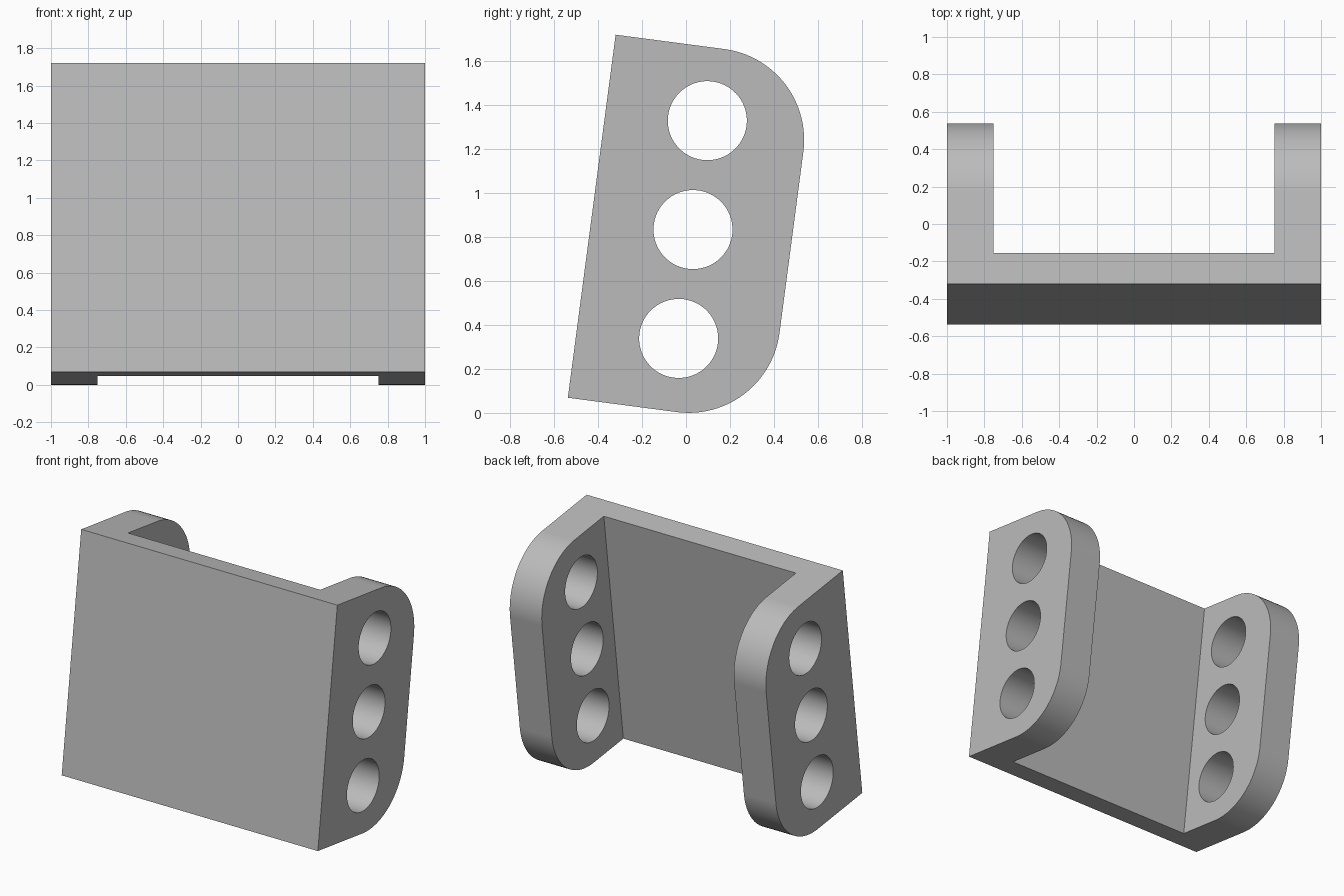
import bpy, bmesh
from math import sin, cos, pi, radians
from mathutils import Matrix, Vector

old = bpy.data.objects.get("Cube")
if old:
    bpy.data.objects.remove(old, do_unlink=True)

# Sizes in the bracket's own upright frame, then leaned back
HEIGHT, DEPTH, CORNER = 1.667, 0.917, 0.417
WALL, BACKPLATE = 0.25, 0.167
HOLE_R, HOLE_Y, HOLE_STEP = 0.18, 0.465, 0.5
LEAN = Matrix.Translation((0, -0.538, 0.069)) @ Matrix.Rotation(radians(-7.5), 4, 'X')

grey = bpy.data.materials.new("plain grey")
grey.use_nodes = True
colour = (0.5, 0.5, 0.5, 1)
grey.diffuse_color = colour
grey.node_tree.nodes["Principled BSDF"].inputs["Base Color"].default_value = colour


def arc(cy, cz, r, start, end, steps):
    angles = [radians(start + (end - start) * i / steps) for i in range(steps + 1)]
    return [(cy + r * cos(a), cz + r * sin(a)) for a in angles]


def prism(name, outline, half_width):
    """Extrude a side outline (y, z) across x, leaned with the bracket."""
    bm = bmesh.new()
    face = bm.faces.new([bm.verts.new((-half_width, y, z)) for y, z in outline])
    ext = bmesh.ops.extrude_face_region(bm, geom=[face])
    moved = [v for v in ext["geom"] if isinstance(v, bmesh.types.BMVert)]
    bmesh.ops.translate(bm, verts=moved, vec=Vector((2 * half_width, 0, 0)))
    bmesh.ops.recalc_face_normals(bm, faces=bm.faces)
    bm.transform(LEAN)
    mesh = bpy.data.meshes.new(name)
    bm.to_mesh(mesh)
    bm.free()
    mesh.materials.append(grey)
    obj = bpy.data.objects.new(name, mesh)
    bpy.context.collection.objects.link(obj)
    return obj


# Bracket body: square front edge, two rounded rear corners
inner = DEPTH - CORNER
outline = [(0, HEIGHT), (0, 0)]
outline += arc(inner, CORNER, CORNER, -90, 0, 24)
outline += arc(inner, HEIGHT - CORNER, CORNER, 0, 90, 24)
bracket = prism("bracket", outline, 1)

# Cutters: the channel between the side walls, and three round holes
channel = [(BACKPLATE, -1), (2, -1), (2, 3), (BACKPLATE, 3)]
cutters = [prism("channel_cutter", channel, 1 - WALL)]
for i in (-1, 0, 1):
    ring = arc(HOLE_Y, HEIGHT / 2 + i * HOLE_STEP, HOLE_R, 0, 360, 64)[:-1]
    cutters.append(prism("hole_cutter", ring, 1.2))

bpy.ops.object.select_all(action='DESELECT')
bpy.context.view_layer.objects.active = bracket
bracket.select_set(True)
for cutter in cutters:
    cutter.hide_render = True
    cut = bracket.modifiers.new("cut", 'BOOLEAN')
    cut.operation = 'DIFFERENCE'
    cut.solver = 'EXACT'
    cut.object = cutter
    bpy.ops.object.modifier_apply(modifier=cut.name)
    bpy.data.objects.remove(cutter, do_unlink=True)

# Smooth the round surfaces, keep flat faces flat
bpy.ops.object.shade_smooth_by_angle(angle=radians(30))
weighted = bracket.modifiers.new("flat_faces", 'WEIGHTED_NORMAL')
weighted.keep_sharp = True
